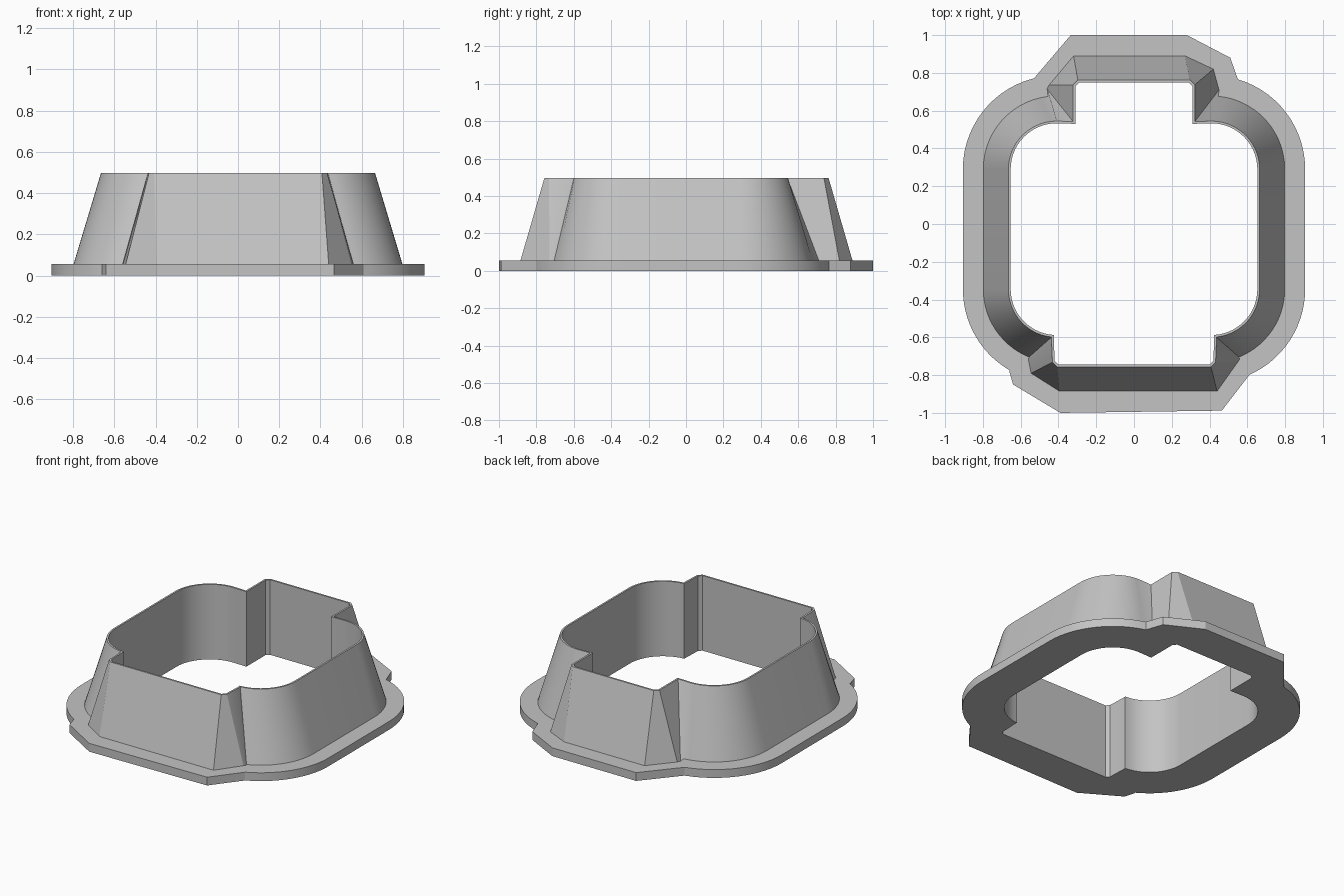
import bpy, bmesh, math

cube = bpy.data.objects.get("Cube")
if cube:
    bpy.data.objects.remove(cube)

HEIGHT, FLANGE = 0.497, 0.055
LIP = 0.012
STEPS = 14

# Rounded corners in counterclockwise order: sign of x, sign of y, centre height
CORNERS = [(1, 1, 0.29), (-1, 1, 0.29), (-1, -1, 0.345), (1, -1, 0.345)]
CENTRE_X = 0.41

# Notch, shoulder and end-wall point for each corner, as distances from the axes
TAB = [(0.31, 0.53), (0.31, 0.73), (0.29, 0.75)]
WIDE_TAB = [(0.425, 0.60), (0.42, 0.725), (0.40, 0.745)]
OPENING = [TAB, TAB, WIDE_TAB, WIDE_TAB]
BLADE_BASE = [
    [(0.45, 0.71), (0.42, 0.82), (0.27, 0.89)],
    [(0.46, 0.715), (0.45, 0.735), (0.32, 0.89)],
    [(0.56, 0.715), (0.545, 0.79), (0.395, 0.885)],
    [(0.56, 0.715), (0.55, 0.73), (0.44, 0.885)]]
FLANGE_RIM = [
    [(0.55, 0.765), (0.51, 0.88), (0.28, 1.0)],
    [(0.53, 0.77), (0.522, 0.78), (0.335, 1.0)],
    [(0.66, 0.78), (0.64, 0.85), (0.39, 1.0)],
    [(0.61, 0.80), (0.60, 0.813), (0.465, 0.988)]]


def outline(radius, tabs):
    """Closed loop of four arcs, each stepping out to an end tab."""
    loop = []
    for (sx, sy, cy), pts in zip(CORNERS, tabs):
        end = min(math.pi / 2, math.atan2(pts[0][1] - cy, pts[0][0] - CENTRE_X))
        arc = [(CENTRE_X + radius * math.cos(end * i / STEPS),
                cy + radius * math.sin(end * i / STEPS)) for i in range(STEPS + 1)]
        part = [(sx * x, sy * y) for x, y in arc + list(pts)]
        loop += part if sx * sy > 0 else part[::-1]
    return loop


def thicken(tabs):
    """Push the tab points outward by the thickness of the cutting lip."""
    push = [(LIP, LIP), (LIP, LIP * 0.6), (LIP * 0.6, LIP)]
    return [[(x + a, y + b) for (x, y), (a, b) in zip(t, push)] for t in tabs]


opening = outline(0.243, OPENING)
lip = outline(0.243 + LIP, thicken(OPENING))
base = outline(0.388, BLADE_BASE)
rim = outline(0.496, FLANGE_RIM)

# Closed cross-section: inner wall, lip, tapered blade, flange top, edge, underside
sections = [(opening, 0), (opening, HEIGHT), (lip, HEIGHT),
            (base, FLANGE), (rim, FLANGE), (rim, 0)]

bm = bmesh.new()
rings = [[bm.verts.new((x, y, z)) for x, y in loop] for loop, z in sections]
count = len(opening)
for k, ring in enumerate(rings):
    following = rings[(k + 1) % len(rings)]
    for i in range(count):
        j = (i + 1) % count
        bm.faces.new((ring[i], ring[j], following[j], following[i]))
bmesh.ops.remove_doubles(bm, verts=bm.verts, dist=0.0001)
bmesh.ops.recalc_face_normals(bm, faces=bm.faces)

mesh = bpy.data.meshes.new("flanged_cutter")
bm.to_mesh(mesh)
bm.free()
cutter = bpy.data.objects.new("flanged_cutter", mesh)
bpy.context.collection.objects.link(cutter)

# Plain grey plastic
grey = bpy.data.materials.new("grey_plastic")
grey.use_nodes = True
colour = (0.55, 0.55, 0.55, 1)
grey.diffuse_color = colour
grey.node_tree.nodes["Principled BSDF"].inputs["Base Color"].default_value = colour
mesh.materials.append(grey)

# Smooth the arcs, keep the folds sharp
bpy.ops.object.select_all(action='DESELECT')
cutter.select_set(True)
bpy.context.view_layer.objects.active = cutter
bpy.ops.object.shade_smooth_by_angle(angle=math.radians(25))
